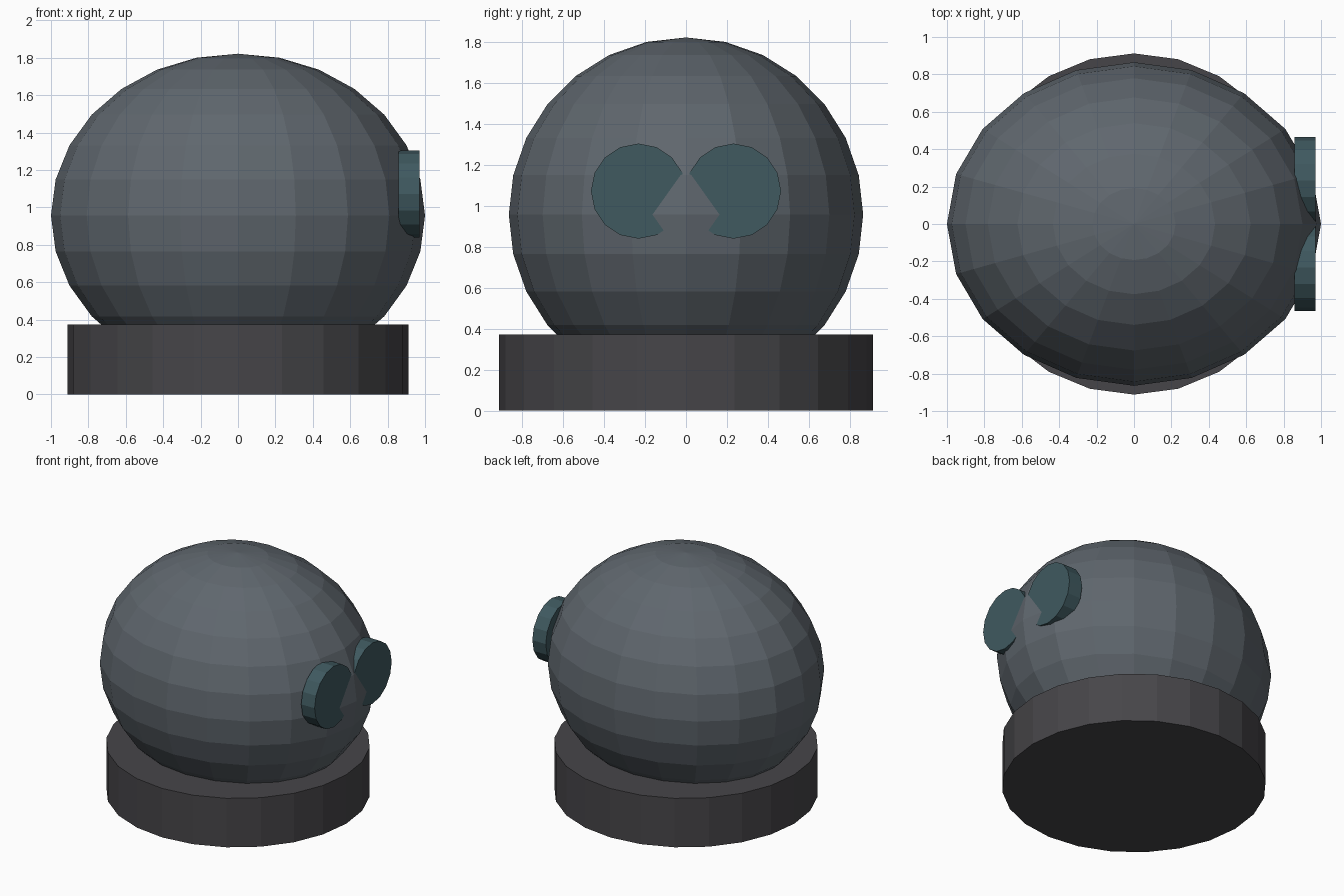
import bpy
import math

if "Cube" in bpy.data.objects:
    bpy.data.objects.remove(bpy.data.objects["Cube"])


def material(name, rgb):
    m = bpy.data.materials.new(name)
    m.diffuse_color = (*rgb, 1)
    m.use_nodes = True
    m.node_tree.nodes["Principled BSDF"].inputs["Base Color"].default_value = m.diffuse_color
    return m


def finish(name, mat):
    ob = bpy.context.object
    ob.name = name
    ob.data.materials.append(mat)
    return ob


def disc(name, mat, sides, radius, depth, loc, rot=(0, 0, 0)):
    bpy.ops.mesh.primitive_cylinder_add(vertices=sides, radius=radius, depth=depth,
                                        location=loc, rotation=rot)
    return finish(name, mat)


shell = material("blue_grey", (0.115, 0.135, 0.155))
dark = material("dark_grey", (0.062, 0.06, 0.066))
teal = material("teal", (0.05, 0.1, 0.115))

# Head: low-poly ball stretched along x
bpy.ops.mesh.primitive_uv_sphere_add(segments=20, ring_count=14, radius=1,
                                     location=(0, 0, 0.957))
head = finish("head", shell)
head.scale = (1, 0.865, 0.865)

# Collar the head sits in
disc("collar", dark, 24, 0.912, 0.373, (0, 0, 0.1865))

# Pair of round eyes on the +x side
for side, label in ((-1, "left"), (1, "right")):
    disc(label + "_eye", teal, 16, 0.232, 0.113, (0.9135, side * 0.232, 1.072),
         (0, math.pi / 2, 0))
